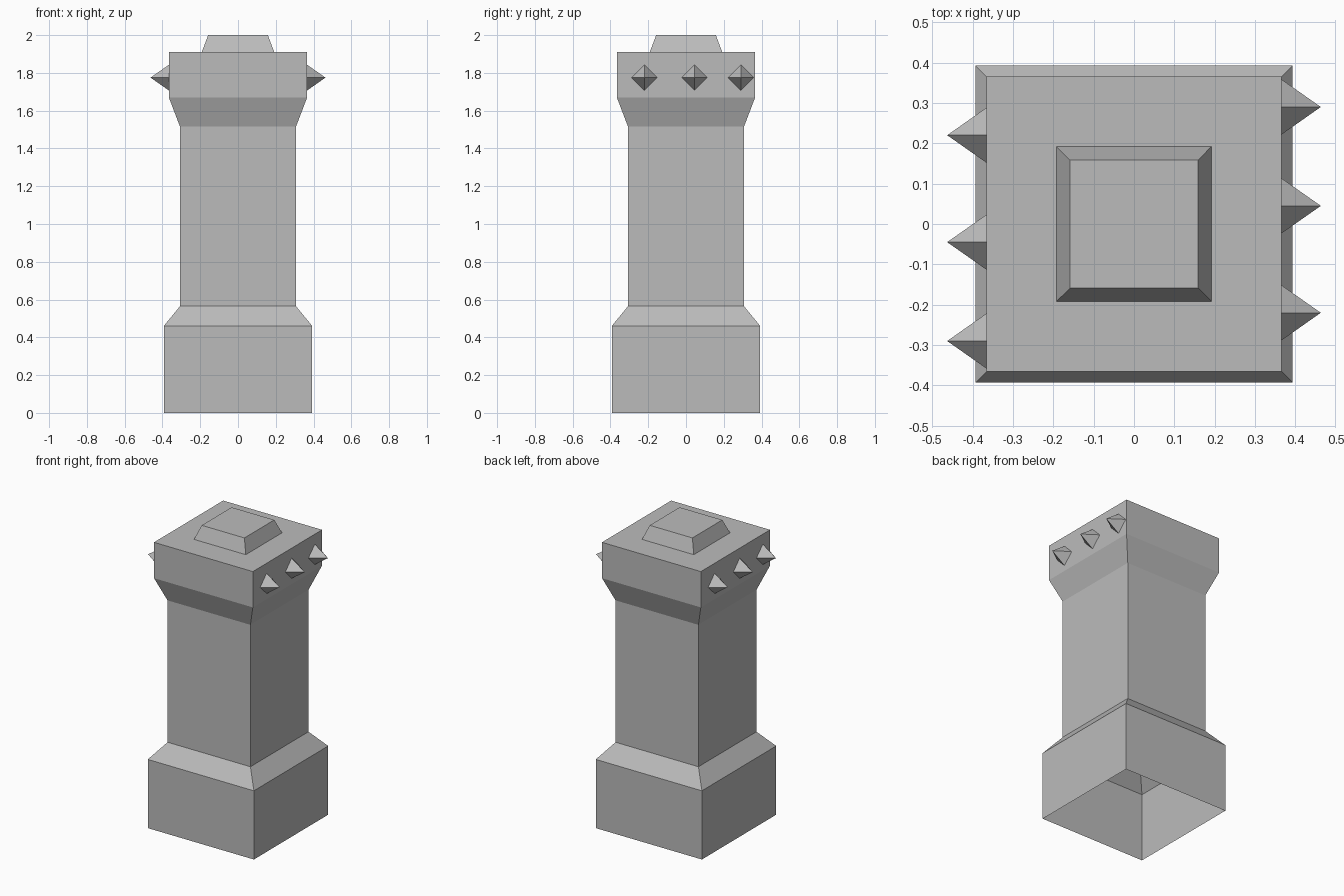
import bpy
import bmesh

cube = bpy.data.objects.get("Cube")
if cube:
    bpy.data.objects.remove(cube, do_unlink=True)

stone = bpy.data.materials.new("grey_stone")
stone.use_nodes = True
GREY = (0.5, 0.5, 0.5, 1)
stone.diffuse_color = GREY
stone.node_tree.nodes["Principled BSDF"].inputs["Base Color"].default_value = GREY


def finish(name, bm):
    mesh = bpy.data.meshes.new(name)
    bm.to_mesh(mesh)
    bm.free()
    mesh.materials.append(stone)
    obj = bpy.data.objects.new(name, mesh)
    bpy.context.collection.objects.link(obj)
    return obj


def square_tower(name, profile):
    """Stack square rings of (half width, height); the underside stays open."""
    bm = bmesh.new()
    rings = [[bm.verts.new((sx * r, sy * r, z))
              for sx, sy in ((-1, -1), (1, -1), (1, 1), (-1, 1))]
             for r, z in profile]
    for low, high in zip(rings, rings[1:]):
        for i in range(4):
            j = (i + 1) % 4
            bm.faces.new((low[i], low[j], high[j], high[i]))
    bm.faces.new(rings[-1])
    return finish(name, bm)


def spike(name, side, y):
    """Four-sided spike with a diamond base, pointing out from a side wall."""
    bm = bmesh.new()
    root, tip, half, z = 0.366 * side, 0.463 * side, 0.068, 1.775
    apex = bm.verts.new((tip, y, z))
    base = [bm.verts.new((root, y + dy * half, z + dz * half))
            for dy, dz in ((1, 0), (0, 1), (-1, 0), (0, -1))]
    for i in range(4):
        bm.faces.new((apex, base[i], base[(i + 1) % 4]))
    bmesh.ops.recalc_face_normals(bm, faces=bm.faces)
    # the open cone's normals must point away from the wall
    if bm.faces[:][0].normal.x * side < 0:
        bmesh.ops.reverse_faces(bm, faces=bm.faces)
    return finish(name, bm)


# Hollow pillar: plinth, shaft, flared cap and raised top block
square_tower("pillar", [
    (0.393, 0), (0.393, 0.46),
    (0.307, 0.565), (0.307, 1.515),
    (0.366, 1.67), (0.366, 1.91),
    (0.192, 1.91), (0.158, 2.0),
])

# Three spikes on each side, turned half way round from each other
for side, label in ((1, "left"), (-1, "right")):
    for n, y in enumerate((-0.22, 0.045, 0.29), 1):
        spike(f"{label}_spike_{n}", side, y * side)
